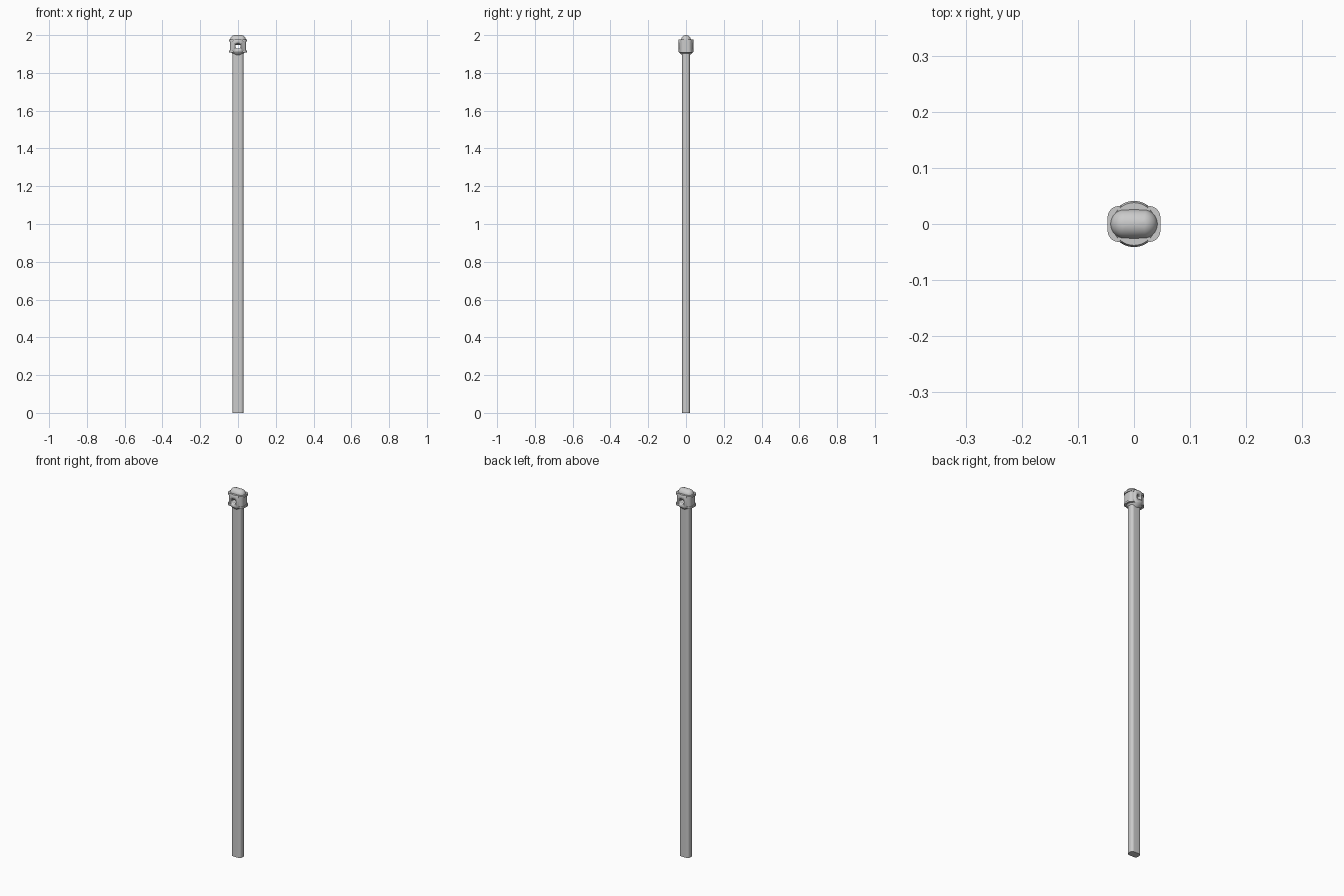
import bpy, bmesh, math

if "Cube" in bpy.data.objects:
    bpy.data.objects.remove(bpy.data.objects["Cube"])


def finish(name, bm, angle=35):
    bmesh.ops.recalc_face_normals(bm, faces=bm.faces)
    mesh = bpy.data.meshes.new(name)
    bm.to_mesh(mesh)
    bm.free()
    ob = bpy.data.objects.new(name, mesh)
    bpy.context.collection.objects.link(ob)
    bpy.ops.object.select_all(action='DESELECT')
    ob.select_set(True)
    bpy.context.view_layer.objects.active = ob
    bpy.ops.object.shade_smooth_by_angle(angle=math.radians(angle))
    return ob


def rounded_rect(hx, hy, r, steps=8):
    pts = []
    for k, (sx, sy) in enumerate([(1, 1), (-1, 1), (-1, -1), (1, -1)]):
        for i in range(steps + 1):
            a = math.pi / 2 * (k + i / steps)
            pts.append((sx * (hx - r) + r * math.cos(a),
                        sy * (hy - r) + r * math.sin(a)))
    return pts


def loft(name, rings):
    """Join equal-length rings of 3D points and close both ends."""
    bm = bmesh.new()
    loops = [[bm.verts.new(p) for p in ring] for ring in rings]
    n = len(loops[0])
    for a, b in zip(loops, loops[1:]):
        for i in range(n):
            j = (i + 1) % n
            bm.faces.new((a[i], a[j], b[j], b[i]))
    bm.faces.new(loops[0][::-1])
    bm.faces.new(loops[-1])
    return finish(name, bm)


def prism(name, hx, hy, r, z0, z1):
    pts = rounded_rect(hx, hy, r)
    return loft(name, [[(x, y, z) for x, y in pts] for z in (z0, z1)])


def lathe(name, profile, n=48):
    return loft(name, [[(r * math.cos(2 * math.pi * i / n),
                         r * math.sin(2 * math.pi * i / n), z)
                        for i in range(n)] for r, z in profile])


# Long post with rounded rectangular section
prism("post", 0.029, 0.02, 0.014, 0.0, 1.915)

# Head body and its round front and back bosses
body = prism("head_body", 0.043, 0.03, 0.018, 1.91, 1.975)
boss = lathe("head_boss", [(0.02, 1.894), (0.040, 1.911), (0.041, 1.914),
                           (0.041, 1.97), (0.038, 1.978)])

# Rims at the bottom and top of the head
for name, z0, z1 in (("lower_rim", 1.909, 1.919), ("upper_rim", 1.967, 1.977)):
    prism(name, 0.047, 0.032, 0.02, z0, z1)

# Domed cap: capsule lying along x, sunk to its middle in the head
bm = bmesh.new()
bmesh.ops.create_uvsphere(bm, u_segments=32, v_segments=16, radius=0.026)
for v in bm.verts:
    if abs(v.co.x) > 1e-5:
        v.co.x += math.copysign(0.016, v.co.x)
    v.co.z += 1.974
finish("domed_cap", bm, 50)

# Through hole from front to back
hole = loft("hole_cutter", [[(0.014 * math.cos(2 * math.pi * i / 32), y,
                              1.942 + 0.014 * math.sin(2 * math.pi * i / 32))
                             for i in range(32)] for y in (-0.1, 0.1)])
hole.hide_render = True
for ob in (body, boss):
    bpy.context.view_layer.objects.active = ob
    mod = ob.modifiers.new("hole", 'BOOLEAN')
    mod.object = hole
    mod.operation = 'DIFFERENCE'
    mod.solver = 'EXACT'
    # cut before the smoothing modifier, if there is one
    bpy.ops.object.modifier_apply(modifier=mod.name)
bpy.data.objects.remove(hole, do_unlink=True)
